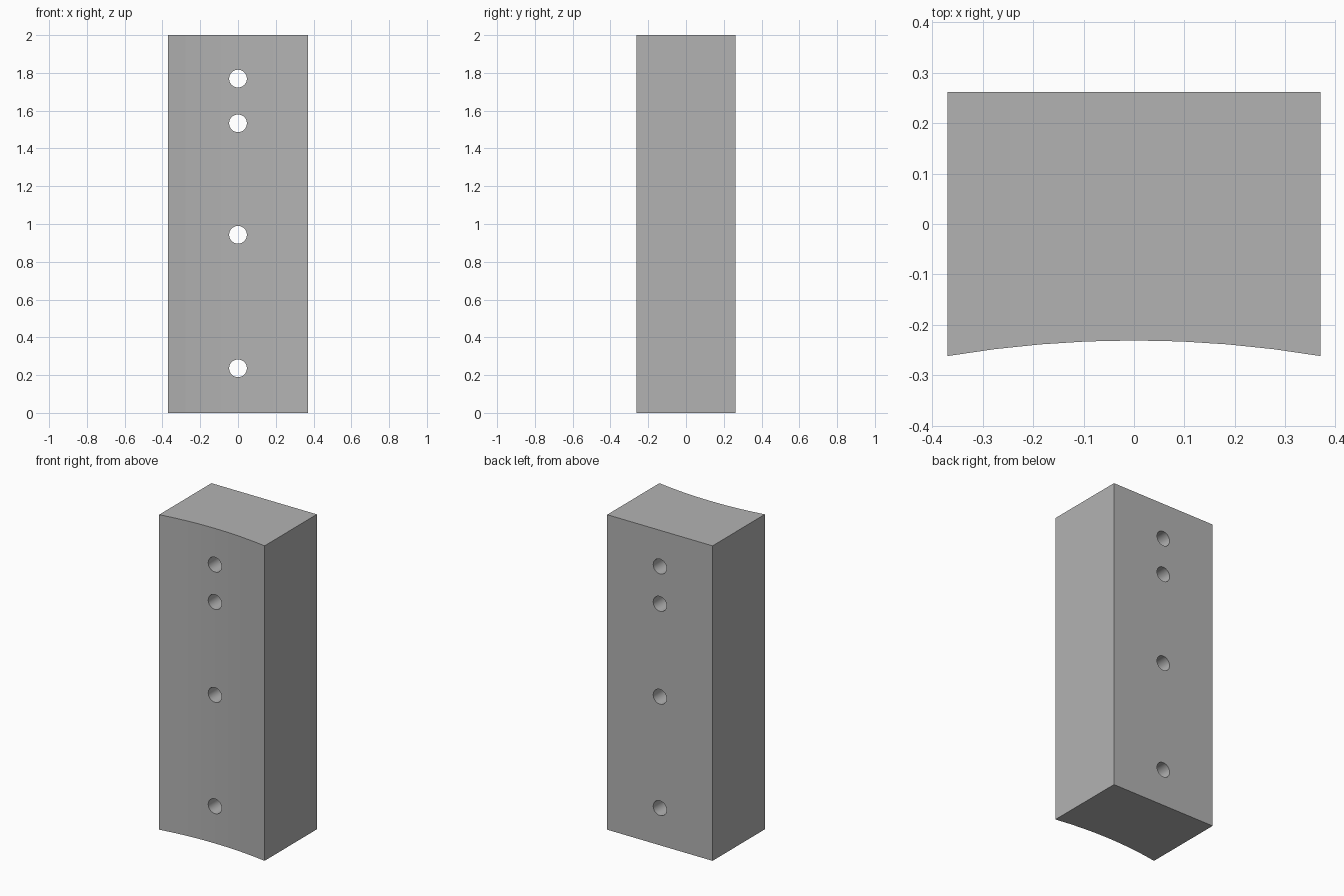
import bpy
import bmesh
import math
from mathutils import Matrix, Vector

cube = bpy.data.objects.get("Cube")
if cube:
    bpy.data.objects.remove(cube, do_unlink=True)

HALF_W, HALF_D, HEIGHT = 0.37, 0.262, 2.0
SAG, FACETS = 0.031, 8
HOLE_R = 0.047
HOLE_HEIGHTS = (0.236, 0.943, 1.533, 1.77)

grey = bpy.data.materials.new("plain grey")
grey.use_nodes = True
colour = (0.45, 0.45, 0.45, 1)
grey.diffuse_color = colour
grey.node_tree.nodes["Principled BSDF"].inputs["Base Color"].default_value = colour


def add_object(name, bm):
    bmesh.ops.recalc_face_normals(bm, faces=bm.faces)
    mesh = bpy.data.meshes.new(name)
    bm.to_mesh(mesh)
    bm.free()
    mesh.materials.append(grey)
    obj = bpy.data.objects.new(name, mesh)
    bpy.context.collection.objects.link(obj)
    return obj


# Block: plan profile with a shallow concave front, extruded upward
radius = (HALF_W ** 2 + SAG ** 2) / (2 * SAG)
sweep = math.asin(HALF_W / radius)
profile = [(HALF_W, HALF_D), (-HALF_W, HALF_D)]
for i in range(FACETS + 1):
    a = sweep * (2 * i / FACETS - 1)
    profile.append((radius * math.sin(a),
                    -HALF_D + SAG - radius * (1 - math.cos(a))))
bm = bmesh.new()
base = bm.faces.new([bm.verts.new((x, y, 0)) for x, y in profile])
top = bmesh.ops.extrude_face_region(bm, geom=[base])
bmesh.ops.translate(bm, vec=Vector((0, 0, HEIGHT)),
                    verts=[v for v in top["geom"] if isinstance(v, bmesh.types.BMVert)])
block = add_object("curved_front_block", bm)

# Through holes along the depth, with smooth walls
bm = bmesh.new()
for z in HOLE_HEIGHTS:
    bmesh.ops.create_cone(bm, cap_ends=True, segments=32, radius1=HOLE_R,
                          radius2=HOLE_R, depth=1,
                          matrix=Matrix.Translation((0, 0, z)) @ Matrix.Rotation(math.pi / 2, 4, "X"))
for face in bm.faces:
    face.smooth = len(face.verts) == 4
cutter = add_object("hole_cutter", bm)
cutter.hide_render = True

cut = block.modifiers.new("holes", "BOOLEAN")
cut.operation = "DIFFERENCE"
cut.solver = "EXACT"
cut.object = cutter
bpy.context.view_layer.objects.active = block
block.select_set(True)
bpy.ops.object.modifier_apply(modifier=cut.name)
bpy.data.objects.remove(cutter, do_unlink=True)
